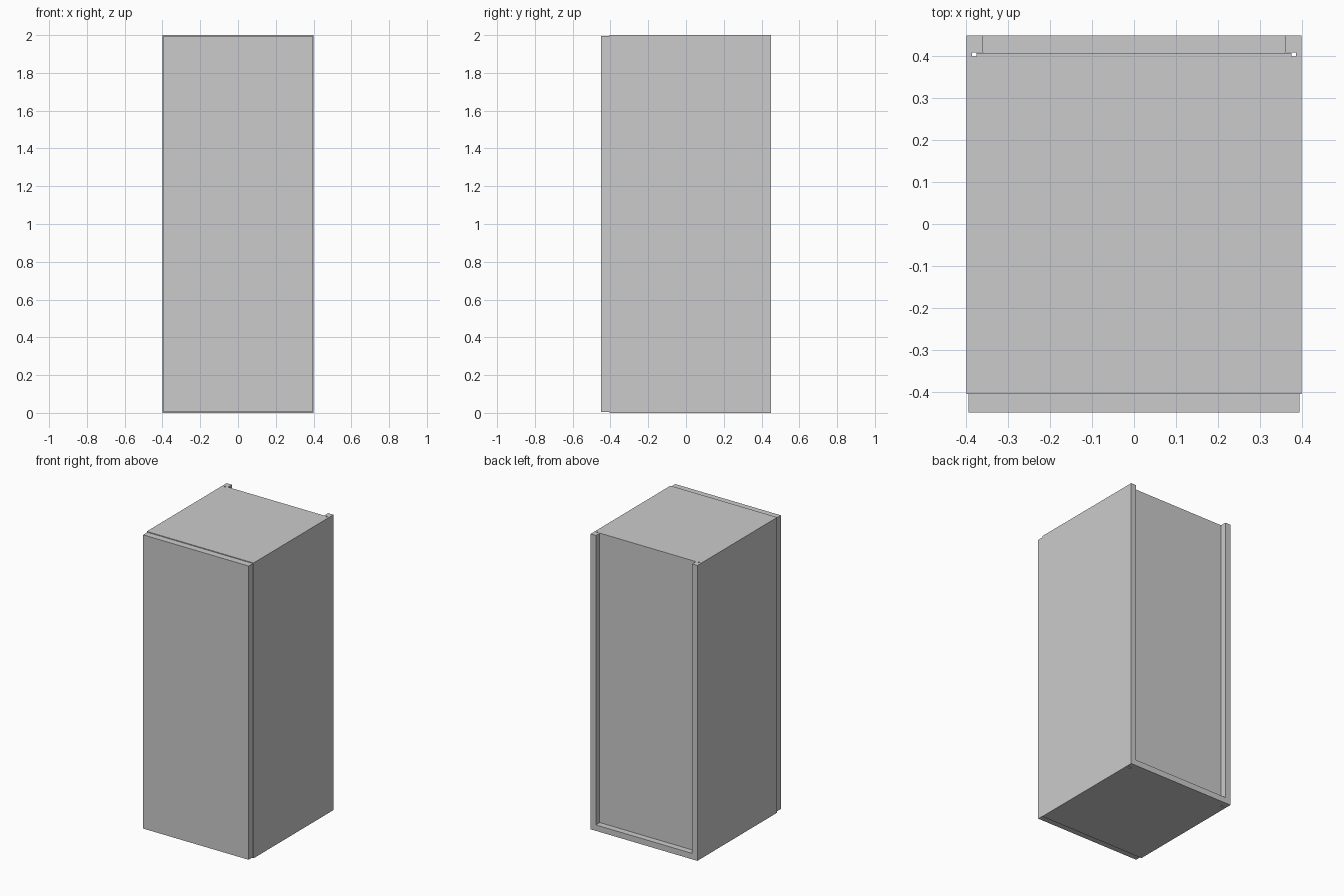
import bpy, bmesh

if "Cube" in bpy.data.objects:
    bpy.data.objects.remove(bpy.data.objects["Cube"])

H = 2.0          # overall height
T = 0.04         # board thickness
FRONT, BACK = -0.405, 0.45


def prism(name, outline, z0, z1):
    """Extrude an xy outline from z0 up to z1."""
    bm = bmesh.new()
    face = bm.faces.new([bm.verts.new((x, y, z0)) for x, y in outline])
    top = bmesh.ops.extrude_face_region(bm, geom=[face])["geom"]
    bmesh.ops.translate(bm, vec=(0, 0, z1 - z0),
                        verts=[v for v in top if isinstance(v, bmesh.types.BMVert)])
    bmesh.ops.recalc_face_normals(bm, faces=bm.faces)
    mesh = bpy.data.meshes.new(name)
    bm.to_mesh(mesh)
    bm.free()
    obj = bpy.data.objects.new(name, mesh)
    bpy.context.collection.objects.link(obj)
    return obj


def board(name, x, y0, y1, z0, z1):
    return prism(name, [(-x, y0), (x, y0), (x, y1), (-x, y1)], z0, z1)


# side panels, with a groove on the inner face for the back panel
inner, groove, outer = 0.4 - T, 0.386, 0.4
side = [(outer, FRONT), (outer, BACK), (inner, BACK), (inner, 0.409),
        (groove, 0.409), (groove, 0.399), (inner, 0.399), (inner, FRONT)]
for label, s in (("left", -1), ("right", 1)):
    prism(label + "_side_panel", [(s * x, y) for x, y in side], 0, H)

# bottom runs to the rear edge, top stops at the back panel
board("bottom_panel", inner, FRONT, BACK, 0, T)
board("top_panel", inner, FRONT, 0.399, H - T, H)

# thin back panel sliding in the grooves
board("back_panel", 0.376, 0.399, 0.408, T, H)

# door, slightly smaller than the carcass
board("door", 0.395, -0.45, FRONT, 0.006, H - 0.005)
